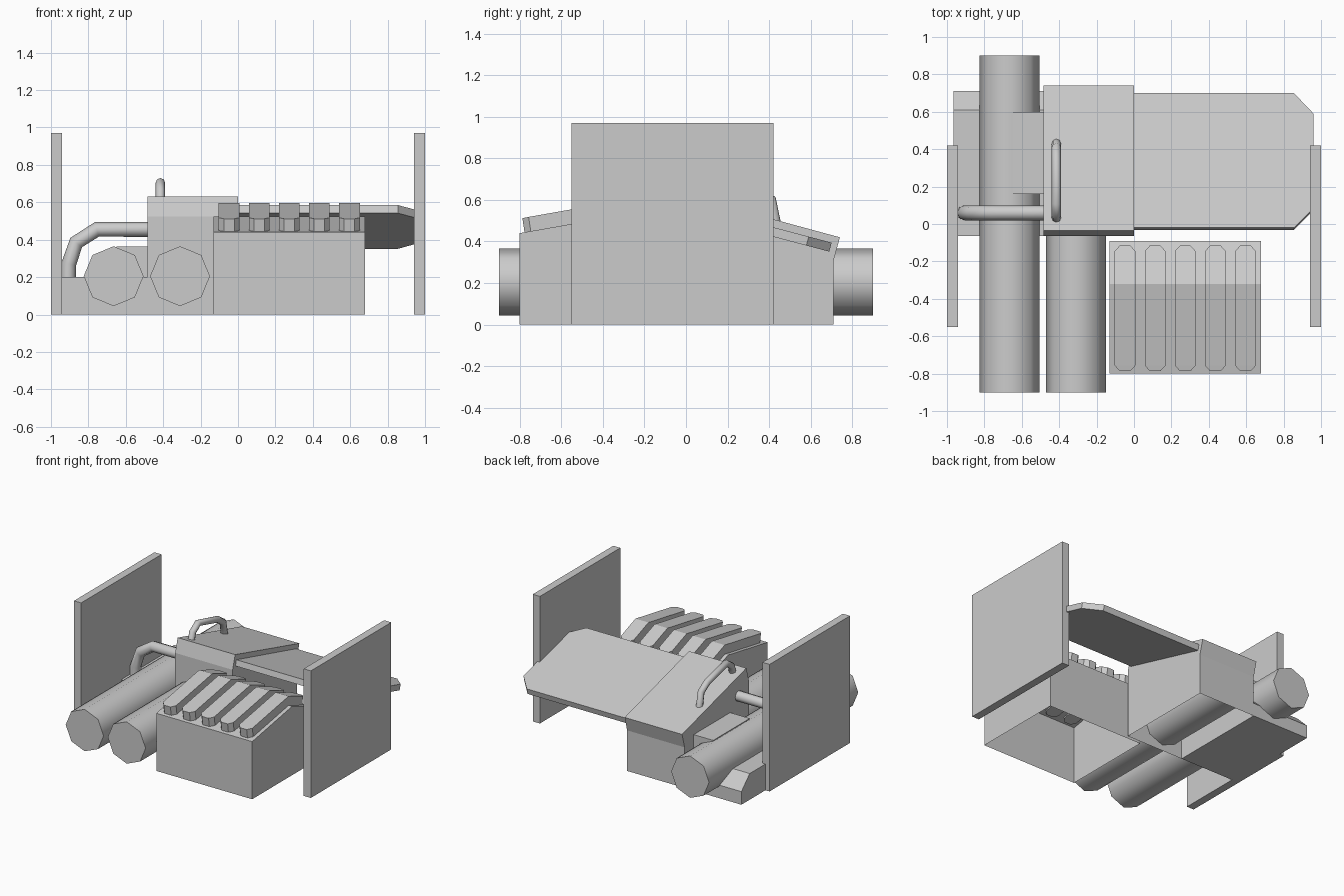
import bpy, bmesh
from math import radians
from mathutils import Matrix

if "Cube" in bpy.data.objects:
    bpy.data.objects.remove(bpy.data.objects["Cube"])


def finish(name, bm):
    bmesh.ops.recalc_face_normals(bm, faces=bm.faces[:])
    mesh = bpy.data.meshes.new(name)
    bm.to_mesh(mesh)
    bm.free()
    ob = bpy.data.objects.new(name, mesh)
    bpy.context.collection.objects.link(ob)
    return ob


def smooth(ob):
    bpy.ops.object.select_all(action='DESELECT')
    ob.select_set(True)
    bpy.context.view_layer.objects.active = ob
    bpy.ops.object.shade_smooth_by_angle(angle=radians(50))


def prism(name, profile, x0, x1, open_bottom=False):
    """Extrude a (y, z) profile from x0 to x1."""
    bm = bmesh.new()
    f = bm.faces.new([bm.verts.new((x0, y, z)) for y, z in profile])
    ext = bmesh.ops.extrude_face_region(bm, geom=[f], use_keep_orig=True)
    moved = [g for g in ext['geom'] if isinstance(g, bmesh.types.BMVert)]
    bmesh.ops.translate(bm, verts=moved, vec=(x1 - x0, 0, 0))
    bmesh.ops.recalc_face_normals(bm, faces=bm.faces[:])
    if open_bottom:
        low = [f for f in bm.faces if all(abs(v.co.z) < 1e-5 for v in f.verts)]
        bmesh.ops.delete(bm, geom=low, context='FACES_ONLY')
    return finish(name, bm)


def rect(y0, y1, z0, z1):
    return [(y0, z0), (y1, z0), (y1, z1), (y0, z1)]


def tank(name, x, y0, y1):
    bm = bmesh.new()
    m = (Matrix.Translation((x, (y0 + y1) / 2, 0.205))
         @ Matrix.Rotation(radians(90), 4, 'X'))
    bmesh.ops.create_cone(bm, cap_ends=True, segments=8, radius1=0.16,
                          radius2=0.16, depth=y1 - y0, matrix=m)
    smooth(finish(name, bm))


def pipe(name, points, radius):
    cu = bpy.data.curves.new(name, 'CURVE')
    cu.dimensions = '3D'
    cu.bevel_depth = radius
    cu.bevel_resolution = 2
    cu.use_fill_caps = True
    sp = cu.splines.new('POLY')
    sp.points.add(len(points) - 1)
    for p, co in zip(sp.points, points):
        p.co = (*co, 1)
    ob = bpy.data.objects.new(name, cu)
    bpy.context.collection.objects.link(ob)
    bpy.ops.object.select_all(action='DESELECT')
    ob.select_set(True)
    bpy.context.view_layer.objects.active = ob
    bpy.ops.object.convert(target='MESH')
    smooth(bpy.context.view_layer.objects.active)


# upright side panels
for name, x in (("side_panel_left", -1.0), ("side_panel_right", 0.94)):
    prism(name, rect(-0.55, 0.42, 0, 0.97), x, x + 0.06)

# ribbed front housing, open underneath
prism("rib_housing", [(-0.80, 0), (-0.80, 0.44), (-0.32, 0.525),
                      (-0.09, 0.44), (-0.09, 0)], -0.13, 0.68, True)

# bent ribs with chamfered ends: (y, half width, surface z)
stations = [(-0.787, 0.028, 0.442), (-0.757, 0.055, 0.448), (-0.32, 0.055, 0.525),
            (-0.145, 0.055, 0.46), (-0.115, 0.028, 0.449)]
for i in range(5):
    cx = -0.048 + i * 0.161
    bm = bmesh.new()
    rings = []
    for y, w, z in stations:
        shift = 0.012 if y < -0.5 else (-0.012 if y > -0.2 else 0)
        rings.append([bm.verts.new(c) for c in (
            (cx - w, y + shift, z - 0.008), (cx + w, y + shift, z - 0.008),
            (cx + w, y, z + 0.07), (cx - w, y, z + 0.07))])
    for a, b in zip(rings, rings[1:]):
        for k in range(4):
            j = (k + 1) % 4
            bm.faces.new((a[k], a[j], b[j], b[k]))
    bm.faces.new(rings[0])
    bm.faces.new(rings[-1])
    finish(f"rib_{i + 1}", bm)

# central body with slanted lid, open underneath
prism("central_body", [(-0.065, 0), (-0.065, 0.525), (-0.035, 0.63), (0.74, 0.42),
                       (0.71, 0.31), (0.71, 0)], -0.485, 0.0, True)

# low base on the left with sloped rear edge, and tank bracket
prism("left_base", [(-0.065, 0), (-0.065, 0.20), (0.61, 0.20), (0.71, 0.10),
                    (0.71, 0)], -0.965, -0.485)
prism("tank_bracket", rect(0.16, 0.60, 0.1, 0.365), -0.65, -0.485)

# sloping deck plate with clipped outer corners
outline = [(0, -0.02), (0.855, -0.02), (0.96, 0.085), (0.96, 0.59), (0.855, 0.70), (0, 0.70)]
bm = bmesh.new()
top = [bm.verts.new((x, y, 0.585 - 0.265 * (y + 0.02))) for x, y in outline]
low = [bm.verts.new((v.co.x, v.co.y - 0.011, v.co.z - 0.043)) for v in top]
bm.faces.new(top)
bm.faces.new(low[::-1])
for k in range(len(top)):
    j = (k + 1) % len(top)
    bm.faces.new((top[k], low[k], low[j], top[j]))
finish("deck_plate", bm)

# eight-sided tanks
tank("long_tank", -0.665, -0.90, 0.90)
tank("short_tank", -0.31, -0.90, 0.65)

# elbow pipe and carry handle
pipe("elbow_pipe", [(-0.908, 0.06, 0.17), (-0.905, 0.06, 0.27), (-0.865, 0.06, 0.385),
                    (-0.755, 0.06, 0.455), (-0.47, 0.06, 0.455)], 0.04)
pipe("handle", [(-0.415, 0.025, 0.58), (-0.415, 0.045, 0.66), (-0.415, 0.11, 0.705),
                (-0.415, 0.34, 0.645), (-0.415, 0.41, 0.60), (-0.415, 0.435, 0.47)], 0.025)
